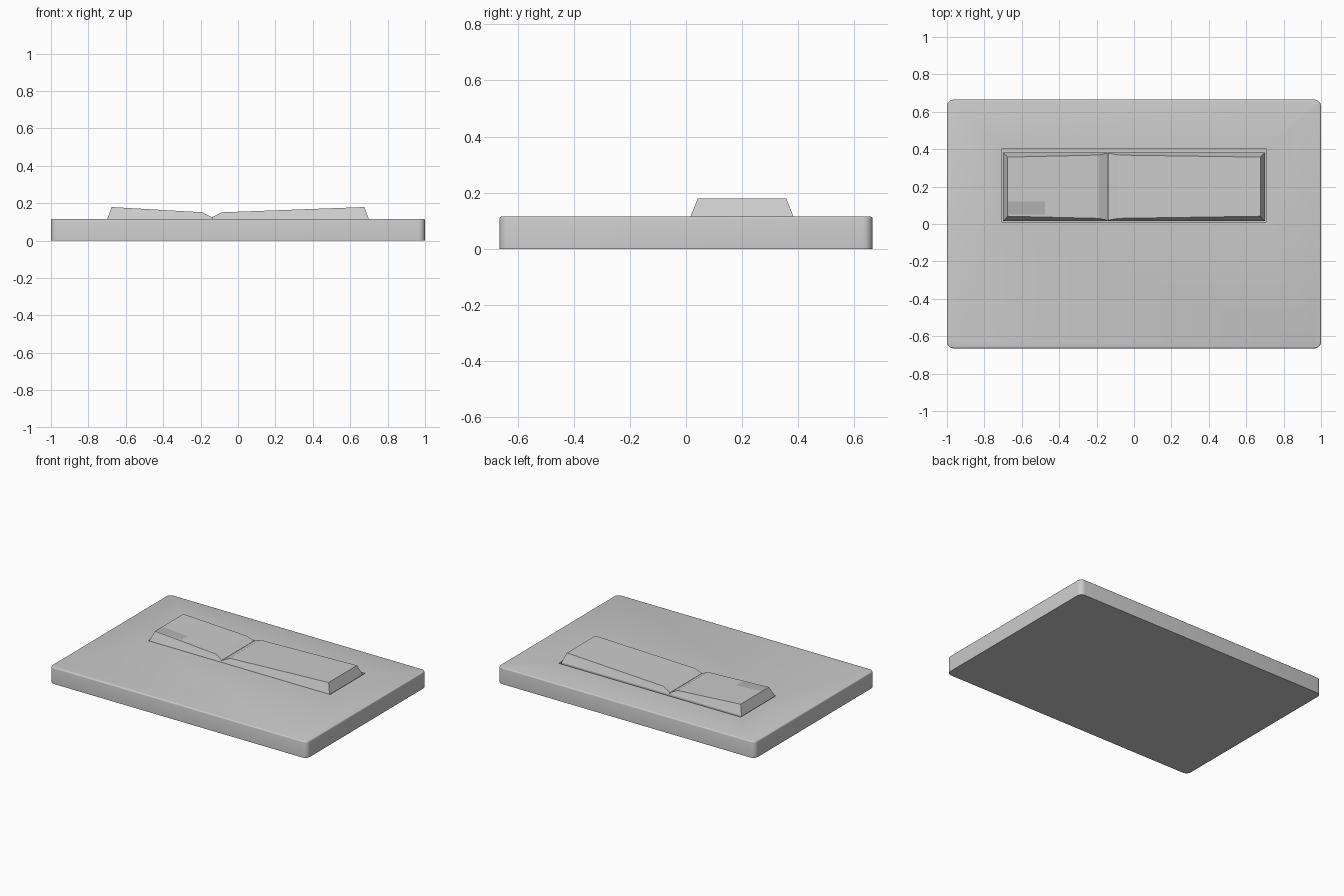
import bpy, bmesh

if "Cube" in bpy.data.objects:
    bpy.data.objects.remove(bpy.data.objects["Cube"])

PLATE_TOP = 0.115
FLOOR = 0.07


def make_object(name, bm):
    bmesh.ops.recalc_face_normals(bm, faces=bm.faces[:])
    mesh = bpy.data.meshes.new(name)
    bm.to_mesh(mesh)
    bm.free()
    obj = bpy.data.objects.new(name, mesh)
    bpy.context.collection.objects.link(obj)
    return obj


def box(x0, x1, y0, y1, z0, z1):
    bm = bmesh.new()
    bmesh.ops.create_cube(bm, size=1)
    for v in bm.verts:
        v.co = ((x0 + x1) / 2 + v.co.x * (x1 - x0),
                (y0 + y1) / 2 + v.co.y * (y1 - y0),
                (z0 + z1) / 2 + v.co.z * (z1 - z0))
    return bm


def smooth(obj):
    bpy.ops.object.select_all(action='DESELECT')
    obj.select_set(True)
    bpy.context.view_layer.objects.active = obj
    bpy.ops.object.shade_smooth_by_angle(angle=0.6)


# Wall plate with rounded corners and a softened top rim
bm = box(-1, 1, -0.665, 0.665, 0, PLATE_TOP)
upright = [e for e in bm.edges if abs(e.verts[0].co.z - e.verts[1].co.z) > 0.05]
bmesh.ops.bevel(bm, geom=upright, offset=0.035, segments=5, profile=0.5, affect='EDGES')
rim = [e for e in bm.edges if all(v.co.z > PLATE_TOP - 1e-4 for v in e.verts)]
bmesh.ops.bevel(bm, geom=rim, offset=0.008, segments=3, profile=0.5, affect='EDGES')
plate = make_object("wall_plate", bm)

# Shallow slot that holds the buttons
slot = make_object("slot_cutter", box(-0.707, 0.707, 0.012, 0.403, FLOOR, 0.3))
slot.hide_render = True
slot.hide_viewport = True
cut = plate.modifiers.new("slot", 'BOOLEAN')
cut.operation = 'DIFFERENCE'
cut.solver = 'EXACT'
cut.object = slot
smooth(plate)


# Tapered button lofted along x from (base x, top x, top z) stations
def button(name, stations):
    bm = bmesh.new()
    rings = []
    for xb, xt, z in stations:
        inset = (z - PLATE_TOP) * 0.4
        y0, y1 = 0.016, 0.383
        ring = [(xb, y0, FLOOR), (xb, y0, PLATE_TOP), (xt, y0 + inset, z),
                (xt, y1 - inset, z), (xb, y1, PLATE_TOP), (xb, y1, FLOOR)]
        rings.append([bm.verts.new(p) for p in ring])
    for a, b in zip(rings, rings[1:]):
        for i in range(6):
            j = (i + 1) % 6
            bm.faces.new((a[i], a[j], b[j], b[i]))
    for r in (rings[0], rings[-1]):
        bm.faces.new((r[0], r[1], r[4], r[5]))
        bm.faces.new(r[1:5])
    return make_object(name, bm)


button("small_button", [(-0.70, -0.675, 0.179), (-0.19, -0.19, 0.151),
                        (-0.141, -0.141, 0.125)])
button("large_button", [(-0.139, -0.139, 0.125), (-0.085, -0.085, 0.151),
                        (0.70, 0.675, 0.179)])

# Blank darker patch lying on the small button's slope
bm = bmesh.new()
slope = (0.151 - 0.179) / (0.675 - 0.19)
corners = [(-0.674, 0.05), (-0.475, 0.05), (-0.475, 0.12), (-0.674, 0.12)]
bm.faces.new([bm.verts.new((x, y, 0.180 + slope * (x + 0.675))) for x, y in corners])
patch = make_object("blank_patch", bm)
mat = bpy.data.materials.new("dark_grey")
mat.diffuse_color = (0.45, 0.45, 0.45, 1)
mat.use_nodes = True
mat.node_tree.nodes["Principled BSDF"].inputs["Base Color"].default_value = mat.diffuse_color
patch.data.materials.append(mat)
